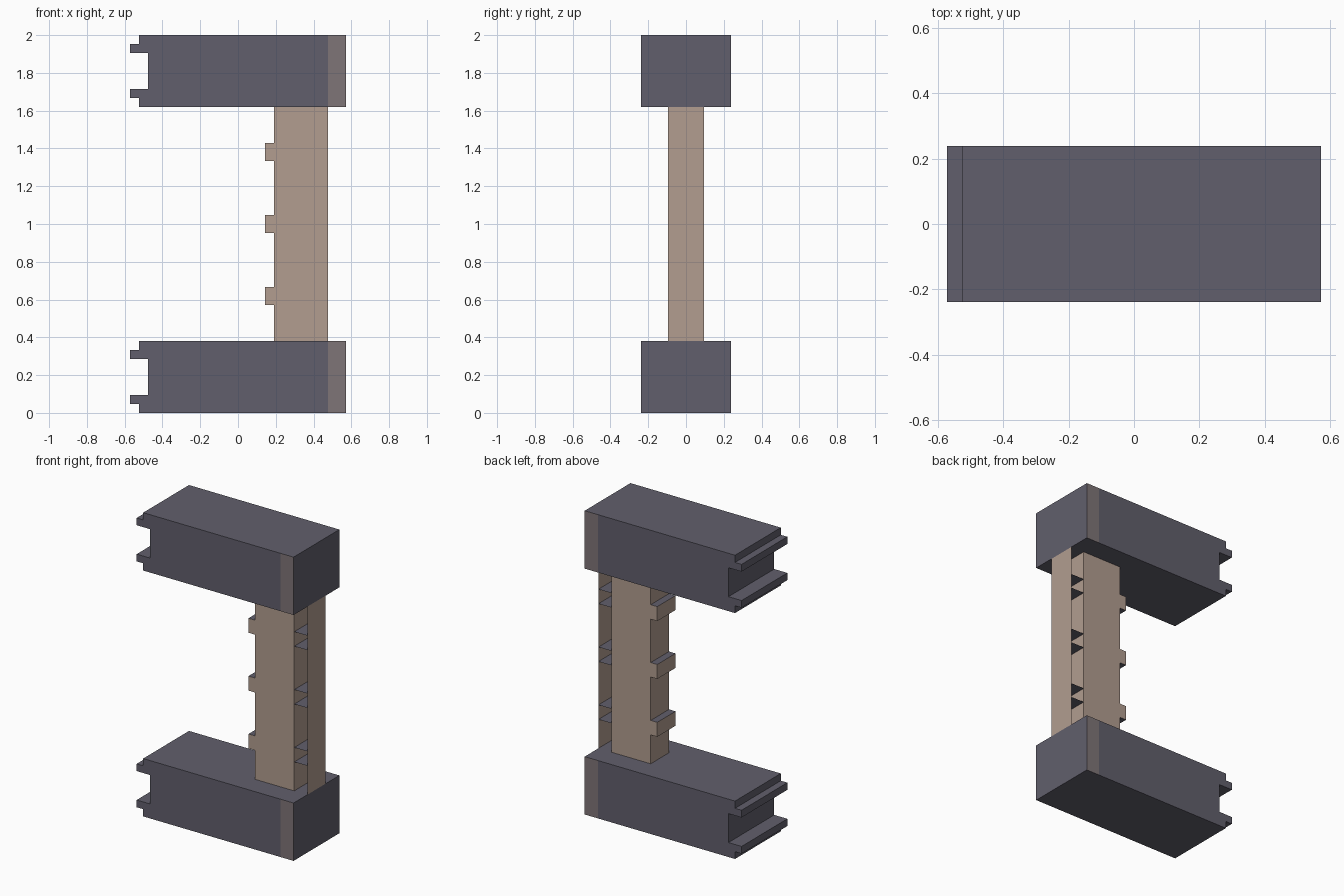
import bpy, bmesh
from mathutils import Vector

if "Cube" in bpy.data.objects:
    bpy.data.objects.remove(bpy.data.objects["Cube"])

U = 2 / 42  # the model sits on a regular grid of 42 units in height


def material(name, rgb):
    m = bpy.data.materials.new(name)
    lin = [((c / 255 + 0.055) / 1.055) ** 2.4 for c in rgb]
    m.diffuse_color = (*lin, 1)
    m.use_nodes = True
    m.node_tree.nodes["Principled BSDF"].inputs["Base Color"].default_value = m.diffuse_color
    return m


MATS = [material("slate grey", (97, 95, 108)),
        material("tan brown", (178, 157, 144)),
        material("grey brown", (127, 117, 119))]


def finish(bm, name, rule):
    """Scale from grid units, colour faces by rule and link the object."""
    bm.normal_update()
    for f in bm.faces:
        f.material_index = rule(f)
    bmesh.ops.scale(bm, vec=(U, U, U), verts=bm.verts)
    me = bpy.data.meshes.new(name)
    bm.to_mesh(me)
    bm.free()
    for m in MATS:
        me.materials.append(m)
    ob = bpy.data.objects.new(name, me)
    bpy.context.collection.objects.link(ob)
    return ob


def extruded(profile, half, z=0):
    """Extrude an x-z profile along y from -half to half."""
    bm = bmesh.new()
    face = bm.faces.new([bm.verts.new((x, -half, h + z)) for x, h in profile])
    new = bmesh.ops.extrude_face_region(bm, geom=[face])["geom"]
    bmesh.ops.translate(bm, vec=(0, 2 * half, 0),
                        verts=[v for v in new if isinstance(v, bmesh.types.BMVert)])
    bmesh.ops.recalc_face_normals(bm, faces=bm.faces)
    return bm


# Upper and lower arms with two lips and a recess at the left end
ARM = [(12, 0), (12, 8), (-11, 8), (-11, 7), (-12, 7), (-12, 6), (-10, 6),
       (-10, 2), (-12, 2), (-12, 1), (-11, 1), (-11, 0)]


def arm_rule(f):
    return 2 if abs(f.normal.y) > 0.5 and f.calc_center_median().x > 10 else 0


for name, z in (("lower_arm", 0), ("upper_arm", 34)):
    bm = extruded(ARM, 5, z)
    bmesh.ops.bisect_plane(bm, geom=bm.verts[:] + bm.edges[:] + bm.faces[:],
                           plane_co=Vector((10, 0, 0)), plane_no=Vector((1, 0, 0)))
    finish(bm, name, arm_rule)

# Column with three teeth on its left side, grey on the level faces
TEETH = (12, 20, 28)
column = [(10, 34), (10, 8), (4, 8)]
for z in TEETH:
    column += [(4, z), (3, z), (3, z + 2), (4, z + 2)]
column.append((4, 34))
finish(extruded(column, 2), "column", lambda f: 0 if abs(f.normal.z) > 0.5 else 1)

# Thin sheet standing to the right of the column
bm = bmesh.new()
bm.faces.new([bm.verts.new(p) for p in
              ((12, -2, 8), (12, 2, 8), (12, 2, 34), (12, -2, 34))])
finish(bm, "back_sheet", lambda f: 1)

# Thin level shelves joining the column to the sheet
bm = bmesh.new()
for base in TEETH:
    for z, s in ((base, -1), (base + 2, 1)):
        bm.faces.new([bm.verts.new((x, y * s, z)) for x, y in
                      ((10, -2), (12, -2), (12, 2), (10, 2))])
finish(bm, "shelves", lambda f: 0)
